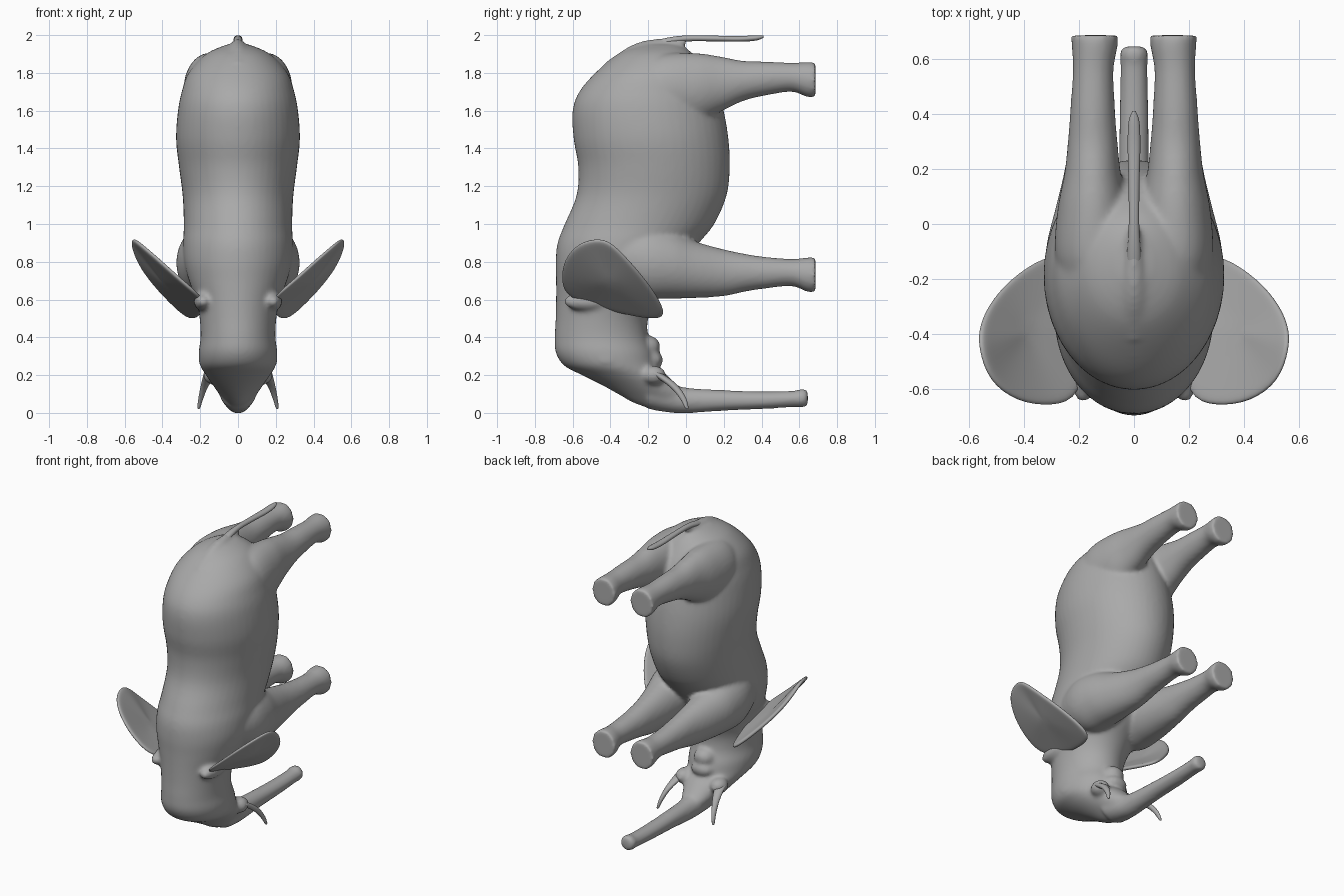
import bpy, bmesh, math
from mathutils import Vector, Matrix

hide = bpy.data.materials.new("grey hide")
hide.diffuse_color = (0.4, 0.4, 0.4, 1)


def spline(rows, steps=4):
    """Smoothly interpolate rows of numbers (Catmull-Rom)."""
    rows = [Vector(r) for r in rows]
    out = []
    for i in range(len(rows) - 1):
        a, b = rows[max(i - 1, 0)], rows[i]
        c, d = rows[i + 1], rows[min(i + 2, len(rows) - 1)]
        for k in range(steps):
            t = k / steps
            out.append(0.5 * (2 * b + (c - a) * t + (2 * a - 5 * b + 4 * c - d) * t * t
                              + (3 * b - a - 3 * c + d) * t ** 3))
    out.append(rows[-1])
    return out


def loft(bm, rows, across, sides=32):
    """Closed skin over ellipses (x, y, z, width radius, other radius)."""
    across = Vector(across)
    rings = []
    for x, y, z, a, b in spline(rows):
        ring = []
        for i in range(sides):
            t = 2 * math.pi * i / sides
            off = Vector((a * math.cos(t), 0, 0)) + across * (b * math.sin(t))
            ring.append(bm.verts.new(Vector((x, y, z)) + off))
        rings.append(ring)
    for r, s in zip(rings, rings[1:]):
        for i in range(sides):
            j = (i + 1) % sides
            bm.faces.new((r[i], r[j], s[j], s[i]))
    bm.faces.new(rings[0][::-1])
    bm.faces.new(rings[-1])


def blob(bm, centre, size):
    m = Matrix.Translation(centre) @ Matrix.Diagonal((*size, 1))
    bmesh.ops.create_uvsphere(bm, u_segments=20, v_segments=12, radius=1, matrix=m)


def make(name, bm):
    bmesh.ops.recalc_face_normals(bm, faces=bm.faces)
    me = bpy.data.meshes.new(name)
    bm.to_mesh(me)
    bm.free()
    me.materials.append(hide)
    me.polygons.foreach_set("use_smooth", [True] * len(me.polygons))
    ob = bpy.data.objects.new(name, me)
    bpy.context.collection.objects.link(ob)
    return ob


Y, Z = (0, 1, 0), (0, 0, 1)
bm = bmesh.new()

# torso and head: height, back, belly, half width
profile = [
    (1.95, -0.24, -0.04, 0.06), (1.90, -0.36, 0.04, 0.17), (1.80, -0.48, 0.12, 0.262),
    (1.70, -0.565, 0.17, 0.298), (1.60, -0.6, 0.20, 0.318), (1.45, -0.595, 0.225, 0.328),
    (1.30, -0.57, 0.232, 0.312), (1.15, -0.58, 0.215, 0.293), (1.00, -0.642, 0.15, 0.287),
    (0.90, -0.68, 0.07, 0.29), (0.80, -0.69, 0.0, 0.285), (0.70, -0.688, -0.06, 0.26),
    (0.60, -0.688, -0.15, 0.222), (0.50, -0.69, -0.2, 0.203), (0.40, -0.695, -0.2, 0.198),
    (0.32, -0.69, -0.17, 0.208), (0.25, -0.645, -0.15, 0.2), (0.20, -0.55, -0.1, 0.17),
    (0.15, -0.45, -0.05, 0.135), (0.10, -0.36, 0.0, 0.1), (0.05, -0.27, 0.02, 0.062),
    (0.015, -0.16, 0.03, 0.03)]
loft(bm, [(0, (p + q) / 2, z, w, (q - p) / 2) for z, p, q, w in profile], Y, 48)

# trunk
loft(bm, [(0, -0.2, 0.11, 0.1, 0.09), (0, -0.1, 0.083, 0.08, 0.08), (0, 0, 0.066, 0.064, 0.068),
          (0, 0.2, 0.066, 0.056, 0.055), (0, 0.4, 0.067, 0.053, 0.047),
          (0, 0.57, 0.074, 0.049, 0.044), (0, 0.61, 0.078, 0.052, 0.05),
          (0, 0.645, 0.078, 0.045, 0.043)], Z)

# chin
blob(bm, (0, -0.2, 0.35), (0.07, 0.065, 0.06))
blob(bm, (0, -0.18, 0.28), (0.08, 0.06, 0.05))

# tail root ridge
loft(bm, [(0, -0.42, 1.82, 0.04, 0.04), (0, -0.3, 1.88, 0.055, 0.06),
          (0, -0.2, 1.92, 0.045, 0.055), (0, -0.1, 1.95, 0.028, 0.033),
          (0, 0.0, 1.97, 0.02, 0.022)], Z)

hind = [(-0.27, 0.14, 1.71, 0.1, 0.14), (-0.12, 0.148, 1.715, 0.138, 0.185),
        (0.05, 0.15, 1.72, 0.128, 0.185), (0.18, 0.15, 1.74, 0.103, 0.147),
        (0.3, 0.15, 1.757, 0.09, 0.107), (0.42, 0.15, 1.77, 0.081, 0.09),
        (0.56, 0.148, 1.777, 0.074, 0.077), (0.64, 0.143, 1.765, 0.083, 0.093),
        (0.685, 0.143, 1.763, 0.086, 0.094)]
fore = [(-0.38, 0.17, 0.82, 0.11, 0.13), (-0.22, 0.172, 0.8, 0.152, 0.19),
        (-0.08, 0.168, 0.785, 0.15, 0.18), (0.05, 0.162, 0.758, 0.125, 0.15),
        (0.2, 0.153, 0.742, 0.098, 0.124), (0.32, 0.15, 0.742, 0.085, 0.099),
        (0.42, 0.15, 0.742, 0.077, 0.084), (0.56, 0.148, 0.743, 0.071, 0.072),
        (0.64, 0.143, 0.732, 0.083, 0.091), (0.685, 0.143, 0.731, 0.086, 0.094)]
for s in (-1, 1):
    # legs
    for leg in (hind, fore):
        loft(bm, [(s * x, y, z, a, b) for y, x, z, a, b in leg], Z)
    # brows and tusk sockets
    blob(bm, (s * 0.175, -0.42, 0.28), (0.035, 0.07, 0.035))
    blob(bm, (s * 0.13, -0.17, 0.2), (0.055, 0.065, 0.05))
    # ear roots
    blob(bm, (s * 0.185, -0.52, 0.59), (0.05, 0.13, 0.05))

body = make("body", bm)
rm = body.modifiers.new("blend", "REMESH")
rm.mode = "VOXEL"
rm.voxel_size = 0.012
rm.use_smooth_shade = True
sm = body.modifiers.new("soften", "SMOOTH")
sm.factor = 0.5
sm.iterations = 9

# tail with flattened tuft
bm = bmesh.new()
loft(bm, [(0, -0.2, 1.93, 0.03, 0.03), (0, -0.1, 1.966, 0.025, 0.02), (0, 0.0, 1.982, 0.019, 0.016),
          (0, 0.15, 1.982, 0.02, 0.015), (0, 0.28, 1.98, 0.023, 0.015),
          (0, 0.37, 1.985, 0.02, 0.014), (0, 0.41, 1.992, 0.006, 0.006)], Z, 20)
make("tail", bm)

# ear outline
rim = [(0.56, -0.45, 0.925), (0.525, -0.57, 0.9), (0.42, -0.645, 0.81), (0.30, -0.66, 0.70),
       (0.19, -0.63, 0.61), (0.18, -0.42, 0.55), (0.21, -0.25, 0.51), (0.25, -0.125, 0.497),
       (0.32, -0.115, 0.55), (0.45, -0.2, 0.685), (0.53, -0.3, 0.80), (0.56, -0.38, 0.885)]
for s, side in ((-1, "left"), (1, "right")):
    # ear
    bm = bmesh.new()
    pts = [Vector((s * x, y, z)) for x, y, z in rim]
    mid = sum(pts, Vector()) / len(pts)
    dish = Vector((-s * 0.012, 0, 0.012))
    rings = [[bm.verts.new(mid + (p - mid) * k + dish * (1 - k) * -1) for p in pts]
             for k in (1.015, 0.85, 0.45)]
    hub = bm.verts.new(mid - dish)
    n = len(pts)
    for i in range(n):
        j = (i + 1) % n
        for r, q in zip(rings, rings[1:]):
            bm.faces.new((r[i], r[j], q[j], q[i]))
        bm.faces.new((rings[-1][i], rings[-1][j], hub))
    ear = make(side + "_ear", bm)
    so = ear.modifiers.new("thickness", "SOLIDIFY")
    so.thickness = 0.024
    so.offset = 0
    sub = ear.modifiers.new("round", "SUBSURF")
    sub.levels = sub.render_levels = 2

    # tusk
    bm = bmesh.new()
    loft(bm, [(s * 0.145, -0.17, 0.215, 0.035, 0.035), (s * 0.165, -0.1, 0.17, 0.026, 0.03),
              (s * 0.183, -0.05, 0.125, 0.018, 0.023), (s * 0.197, -0.015, 0.075, 0.013, 0.017),
              (s * 0.207, 0.003, 0.03, 0.008, 0.01), (s * 0.208, 0.006, 0.02, 0.003, 0.004)], Y, 16)
    make(side + "_tusk", bm)
